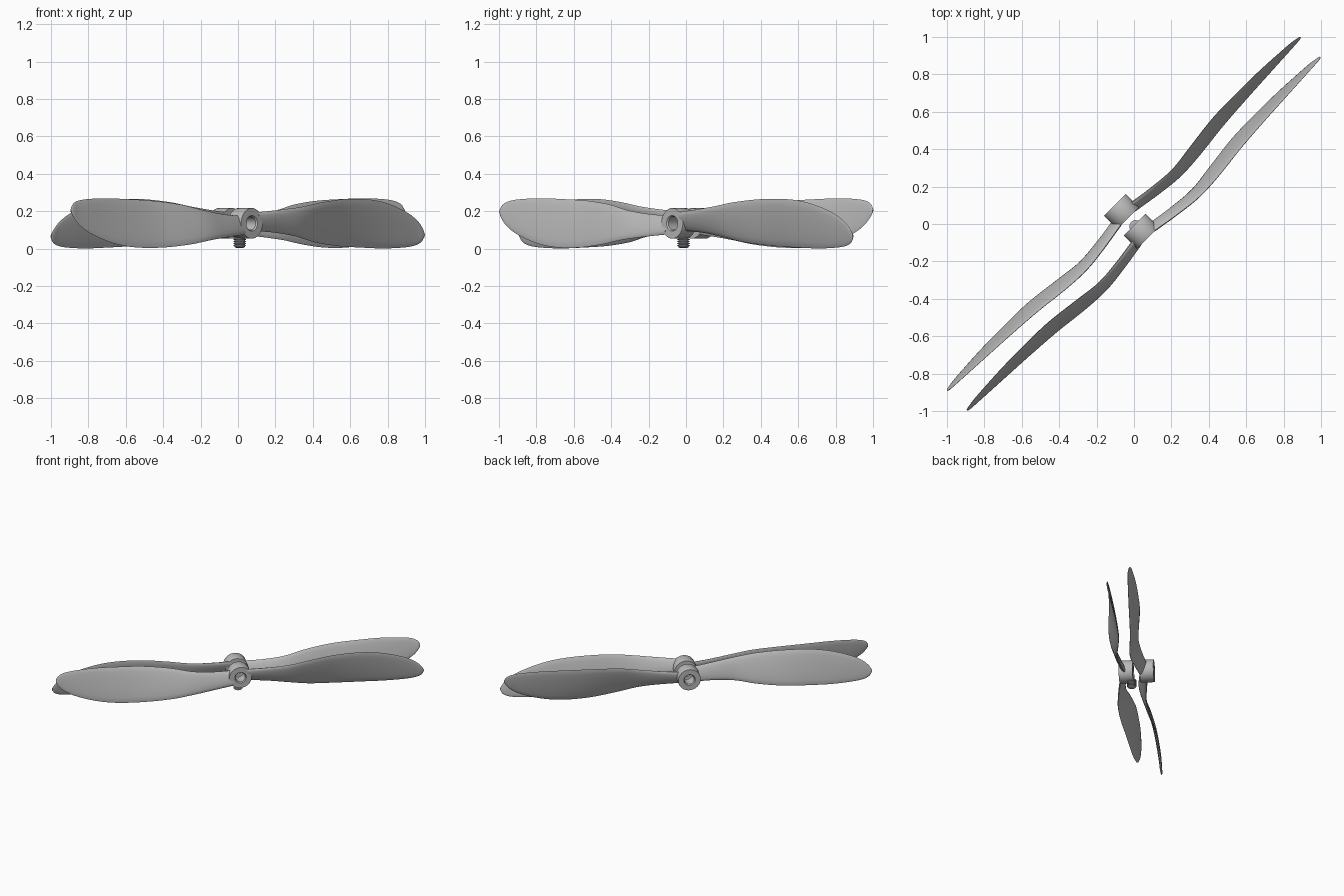
import bpy, bmesh, math

if "Cube" in bpy.data.objects:
    bpy.data.objects.remove(bpy.data.objects["Cube"])

S = math.sqrt(0.5)
AXIS_Z = 0.135          # height of both hub axes


def world(u, v, z):
    """u runs along the blades, v along the hub axis."""
    return ((u + v) * S, (u - v) * S, z)


def material(name, rgb):
    m = bpy.data.materials.new(name)
    m.diffuse_color = (*rgb, 1)
    m.use_nodes = True
    m.node_tree.nodes["Principled BSDF"].inputs["Base Color"].default_value = m.diffuse_color
    return m


GREY = material("grey plastic", (0.5, 0.5, 0.5))
STEEL = material("screw steel", (0.45, 0.46, 0.48))


def loft(name, rings, mat, cap=True, closed=False, angle=35):
    """Skin a list of point rings into one smooth object."""
    bm = bmesh.new()
    vs = [[bm.verts.new(p) for p in r] for r in rings]
    pairs = list(zip(vs, vs[1:])) + ([(vs[-1], vs[0])] if closed else [])
    for a, b in pairs:
        n = len(a)
        for i in range(n):
            j = (i + 1) % n
            bm.faces.new((a[i], a[j], b[j], b[i]))
    if cap:
        bm.faces.new(vs[0])
        bm.faces.new(vs[-1])
    bmesh.ops.recalc_face_normals(bm, faces=bm.faces)
    me = bpy.data.meshes.new(name)
    bm.to_mesh(me)
    bm.free()
    me.materials.append(mat)
    ob = bpy.data.objects.new(name, me)
    bpy.context.collection.objects.link(ob)
    bpy.ops.object.select_all(action='DESELECT')
    ob.select_set(True)
    bpy.context.view_layer.objects.active = ob
    bpy.ops.object.shade_smooth_by_angle(angle=math.radians(angle))
    return ob


# Blade stations: u, low edge z, high edge z, axial centre, axial half width, thickness
STATIONS = [
    (0.05, 0.095, 0.195, 0.025, 0.022, 0.036),
    (0.20, 0.085, 0.208, 0.048, 0.024, 0.032),
    (0.35, 0.065, 0.225, 0.062, 0.027, 0.028),
    (0.50, 0.035, 0.248, 0.050, 0.033, 0.026),
    (0.70, 0.014, 0.265, 0.027, 0.034, 0.024),
    (0.90, 0.005, 0.262, 0.018, 0.029, 0.021),
    (1.05, 0.001, 0.238, 0.015, 0.024, 0.018),
    (1.20, 0.006, 0.190, 0.015, 0.016, 0.015),
    (1.28, 0.017, 0.145, 0.016, 0.011, 0.012),
    (1.32, 0.036, 0.105, 0.018, 0.006, 0.010),
    (1.336, 0.060, 0.078, 0.018, 0.002, 0.006),
]


def smooth_stations(steps=5):
    """Cubic interpolation between stations, with uneven spacing along u."""
    def slope(i, k):
        a, b = STATIONS[max(i - 1, 0)], STATIONS[min(i + 1, len(STATIONS) - 1)]
        return (b[k] - a[k]) / (b[0] - a[0])
    out = []
    for i in range(len(STATIONS) - 1):
        p, q = STATIONS[i], STATIONS[i + 1]
        d = q[0] - p[0]
        for s in range(steps):
            t = s / steps
            row = [p[0] + d * t]
            for k in range(1, 6):
                row.append((2*t**3 - 3*t**2 + 1) * p[k] + (t**3 - 2*t**2 + t) * d * slope(i, k)
                           + (3*t**2 - 2*t**3) * q[k] + (t**3 - t**2) * d * slope(i + 1, k))
            out.append(row)
    return out + [list(STATIONS[-1])]


def blade(name, hub_v, side, hand):
    """side turns the blade half a turn about the hub; hand mirrors the pitch."""
    rings = []
    for u, lo, hi, vc, hw, th in smooth_stations():
        dz = (hi - lo) / 2
        length = math.hypot(dz, hw)
        ring = []
        for i in range(16):
            a = math.tau * i / 16
            c, s = math.cos(a), math.sin(a)
            t = s * th / 2
            v = vc + c * hw + t * dz / length
            z = (lo + hi) / 2 + c * dz - t * hw / length - AXIS_Z
            ring.append(world(u * side * hand, hub_v + v, AXIS_Z + z * side))
        rings.append(ring)
    return loft(name, rings, GREY, angle=60)


def hub(name, v0, v1):
    """Round boss with a chamfered through hole."""
    profile = [(0.042, v0), (0.081, v0), (0.082, v0 + 0.002), (0.082, v1 - 0.002),
               (0.081, v1), (0.042, v1), (0.036, v1 - 0.008), (0.036, v0 + 0.008)]
    rings = [[world(r * math.cos(math.tau * i / 48), v, AXIS_Z + r * math.sin(math.tau * i / 48))
              for i in range(48)] for r, v in profile]
    return loft(name, rings, GREY, cap=False, closed=True)


# Two propellers of opposite hand on parallel hubs
for label, v0, hand in (("front", 0.005, 1), ("rear", -0.145, -1)):
    hub(label + "_hub", v0, v0 + 0.1)
    for side, end in ((1, "falling"), (-1, "rising")):
        blade(f"{label}_{end}_blade", v0 + 0.05, side, hand)

# Threaded screw pointing down under the front hub
screw = [(0.020, 0.004), (0.027, 0.008)]
for k in range(5):
    z = 0.012 + k * 0.011
    screw += [(0.027, z), (0.034, z + 0.003), (0.034, z + 0.005), (0.027, z + 0.008)]
cx, cy, _ = world(-0.003, 0.016, 0)
loft("set_screw", [[(cx + r * math.cos(math.tau * i / 24), cy + r * math.sin(math.tau * i / 24), z)
                    for i in range(24)] for r, z in screw], STEEL)
